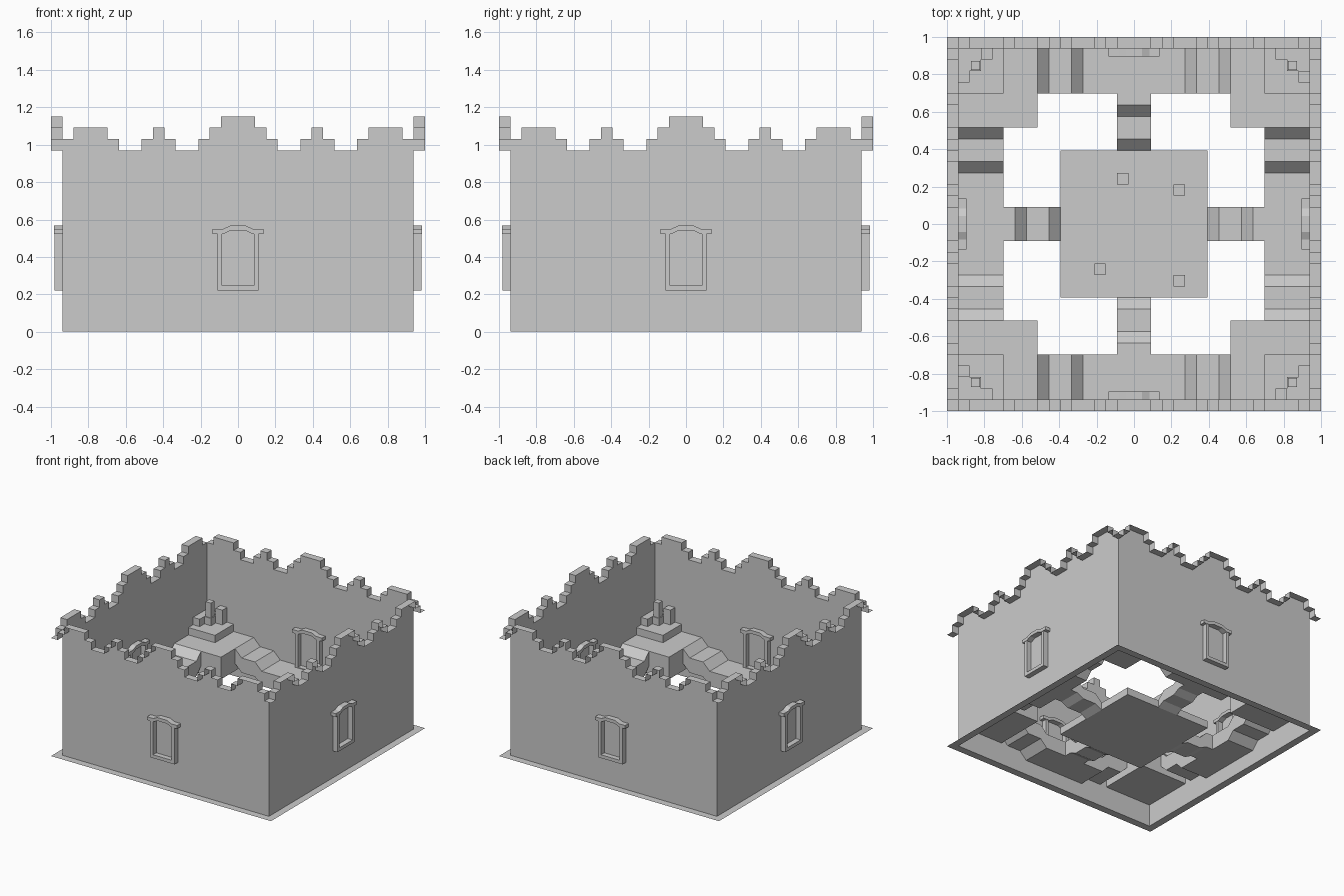
import bpy
import bmesh
import math
from mathutils import Matrix

cube = bpy.data.objects.get("Cube")
if cube:
    bpy.data.objects.remove(cube, do_unlink=True)

U = 2 / 33          # grid module: the layout is 33 modules wide
WALL = 15.5         # wall plane
RIM = 16.5          # outer edge of the parapet and base lip
IN = 15.49          # where inner blocks stop against the wall

stone = bpy.data.materials.new("grey_stone")
stone.use_nodes = True
stone.diffuse_color = (0.6, 0.6, 0.6, 1)
stone.node_tree.nodes["Principled BSDF"].inputs["Base Color"].default_value = (0.6, 0.6, 0.6, 1)


def finish(name, bm, turn=0, recalc=True):
    """Scale modules to units, turn about the centre and link the object."""
    if recalc:
        bmesh.ops.recalc_face_normals(bm, faces=bm.faces)
    bm.transform(Matrix.Rotation(turn, 4, "Z") @ Matrix.Scale(U, 4))
    mesh = bpy.data.meshes.new(name)
    bm.to_mesh(mesh)
    bm.free()
    mesh.materials.append(stone)
    obj = bpy.data.objects.new(name, mesh)
    bpy.context.collection.objects.link(obj)
    return obj


def add_prism(bm, pts, lo, hi, axis="z"):
    """Extrude a flat outline between lo and hi along an axis."""
    place = {"x": lambda a, b, h: (h, a, b),
             "y": lambda a, b, h: (a, h, b),
             "z": lambda a, b, h: (a, b, h)}[axis]
    low = [bm.verts.new(place(a, b, lo)) for a, b in pts]
    high = [bm.verts.new(place(a, b, hi)) for a, b in pts]
    bm.faces.new(low)
    bm.faces.new(high)
    n = len(pts)
    for i in range(n):
        j = (i + 1) % n
        bm.faces.new((low[i], low[j], high[j], high[i]))


def rect(x0, x1, y0, y1):
    return [(x0, y0), (x1, y0), (x1, y1), (x0, y1)]


def prism(name, pts, lo, hi, axis="z", turn=0):
    bm = bmesh.new()
    add_prism(bm, pts, lo, hi, axis)
    return finish(name, bm, turn)


# Stepped battlement: (start of step, height) from the middle outwards
half_steps = [(0, 19), (1.5, 18), (2.5, 17), (3.5, 16), (5.5, 17), (6.5, 18),
              (7.5, 17), (8.5, 16), (10.5, 17), (11.5, 18), (14.5, 17)]
ends = [s for s, h in half_steps[1:]] + [WALL]
right_side = [(s, e, h) for (s, h), e in zip(half_steps, ends)]
steps = [(-e, -s, h) for s, e, h in reversed(right_side)] + right_side


def wall(name, turn):
    bm = bmesh.new()

    def quad(*corners):
        bm.faces.new([bm.verts.new(c) for c in corners])

    # wall sheet
    for x0, x1, h in steps:
        quad((x0, -WALL, 0), (x1, -WALL, 0), (x1, -WALL, h), (x0, -WALL, h))
    # parapet ribbon following the steps, with a flat corner
    run = [(-RIM, -WALL, 16)] + steps
    for i, (x0, x1, h) in enumerate(run):
        quad((x0, -RIM, h), (x1, -RIM, h), (x1, -WALL, h), (x0, -WALL, h))
        after = run[i + 1][2] if i + 1 < len(run) else 16
        if after != h:
            quad((x1, -RIM, h), (x1, -RIM, after), (x1, -WALL, after), (x1, -WALL, h))
    # flat lip at the base
    quad((-RIM, -RIM, 0), (WALL, -RIM, 0), (WALL, -WALL, 0), (-RIM, -WALL, 0))
    bmesh.ops.remove_doubles(bm, verts=bm.verts, dist=0.001)
    finish(name, bm, turn, recalc=False)


def window_frame(name, turn):
    bm = bmesh.new()
    y0, y1 = -16.25, -14.78
    for side in (-1, 1):
        xs = sorted((side * 1.4, side * 1.82))
        add_prism(bm, rect(xs[0], xs[1], 3.65, 8.7), y0 + .05, y1 - .05, "y")
    add_prism(bm, rect(-1.4, 1.4, 3.65, 4.1), y0 + .05, y1 - .05, "y")
    # arched lintel
    half = [(0.7, 8.9), (1.35, 8.6), (2.25, 8.6), (2.25, 9.05), (1.35, 9.05), (0.7, 9.35)]
    add_prism(bm, half + [(-x, z) for x, z in reversed(half)], y0, y1, "y")
    finish(name, bm, turn)


stair_outline = [(-IN, -IN), (-12.5, -IN), (-12.5, -14.5), (-13.5, -14.5),
                 (-13.5, -13.5), (-14.5, -13.5), (-14.5, -12.5), (-IN, -12.5)]

# Walkway top line, dropping from the corners to the middle of each wall
ramp = [(8.5, 6), (7.5, 5), (5.5, 5), (4.5, 4)]
walk_top = [(-x, z) for x, z in ramp] + list(reversed(ramp))
walk_low = [(x, z - 2) for x, z in reversed(walk_top)]

# Bridge line, dropping from the walkway to the central floor
bridge_outline = [(-11.5, 4), (-10.5, 4), (-9.5, 3), (-7.5, 3), (-6.5, 2),
                  (-6.5, 1), (-7.5, 1.5), (-9.5, 1.5), (-10.5, 2), (-11.5, 2)]

for k, side in enumerate(("front", "left", "back", "right")):
    t = k * math.pi / 2
    wall(side + "_wall", t)
    window_frame(side + "_window_frame", t)
    prism(side + "_walkway", walk_top + walk_low, -IN, -11.5, "y", t)
    prism(side + "_bridge", bridge_outline, -1.5, 1.5, "x", t)
    # corner platform with its raised step, stair, end block and post
    prism(side + "_corner_platform", rect(-IN, -8.5, -IN, -8.5), 3, 6, turn=t)
    prism(side + "_corner_step", rect(-IN, -11.5, -IN, -11.5), 6, 7, turn=t)
    prism(side + "_corner_stair", stair_outline, 7, 8, turn=t)
    prism(side + "_corner_block", rect(-IN, -14.5, -13.5, -12.5), 8, 9, turn=t)
    prism(side + "_corner_post", rect(-14.4, -13.6, -14.4, -13.6), 8, 10, turn=t)

# Central floor with four small blocks
prism("central_floor", rect(-6.5, 6.5, -6.5, 6.5), 1, 2)
for i, (x, y) in enumerate(((-1, 4), (4, 3), (-3, -4), (4, -5))):
    prism("floor_block_%d" % (i + 1), rect(x - .5, x + .5, y - .5, y + .5), 2, 3)
